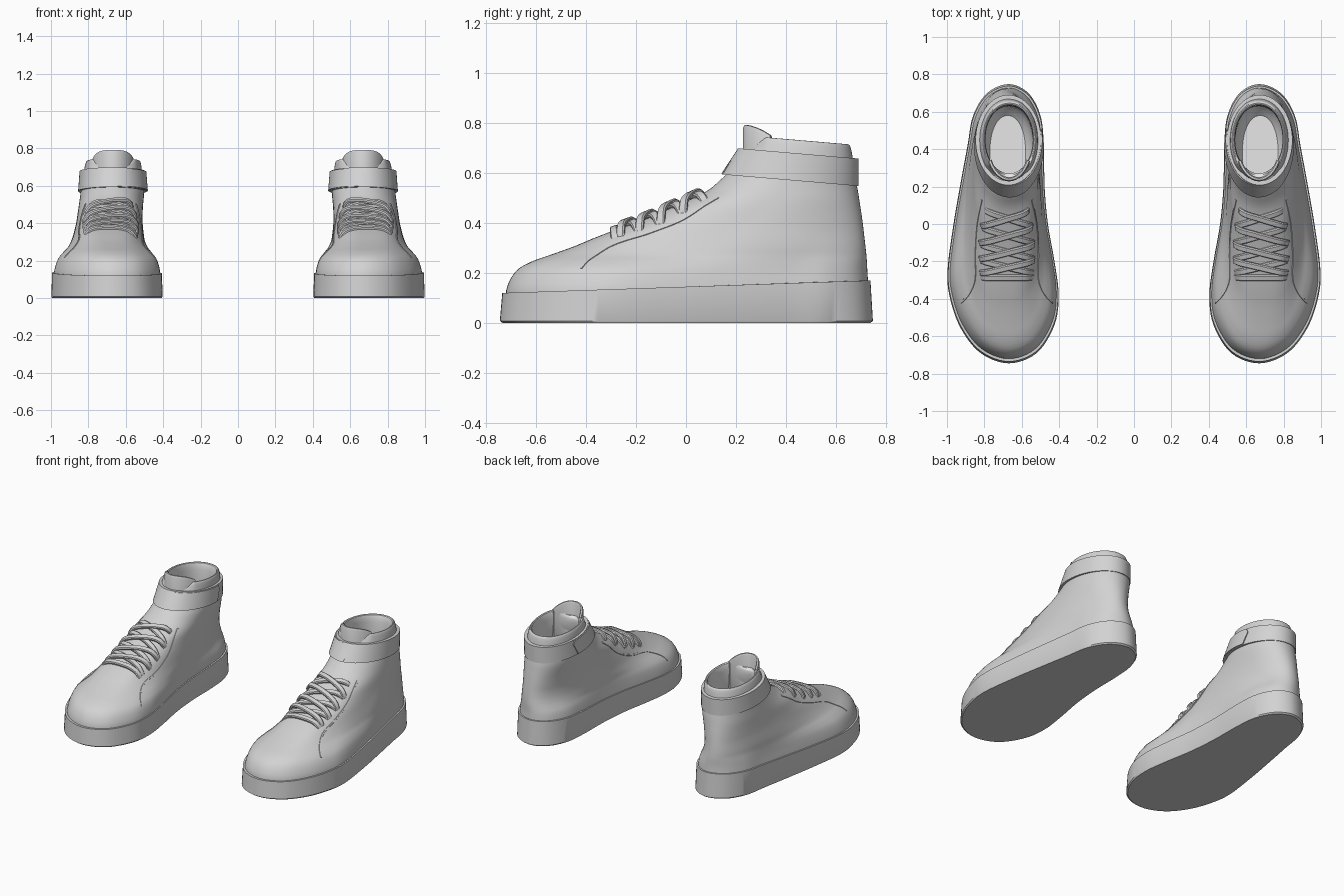
import bpy, bmesh, math
from mathutils import Vector
from mathutils.bvhtree import BVHTree

if "Cube" in bpy.data.objects:
    bpy.data.objects.remove(bpy.data.objects["Cube"])


def material(name, v):
    m = bpy.data.materials.new(name)
    m.diffuse_color = (v, v, v, 1)
    m.use_nodes = True
    m.node_tree.nodes["Principled BSDF"].inputs["Base Color"].default_value = m.diffuse_color
    return m


GREY = material("light_grey", 0.65)
LINING = material("pale_lining", 0.8)


def clamp(v):
    return max(0.0, min(1.0, v))


def catmull(pts, steps, closed):
    """Smooth curve through points of any dimension."""
    n, out = len(pts), []
    for i in range(n if closed else n - 1):
        idx = [(i + k) % n if closed else min(max(i + k, 0), n - 1) for k in (-1, 0, 1, 2)]
        a, b, c, d = (pts[j] for j in idx)
        for s in range(steps):
            t = s / steps
            out.append([0.5 * (2 * q + (r - p) * t + (2 * p - 5 * q + 4 * r - w) * t * t
                        + (3 * q - p - 3 * r + w) * t ** 3) for p, q, r, w in zip(a, b, c, d)])
    if not closed:
        out.append(list(pts[-1]))
    return out


def loft(name, rings, cyclic=False, lining_from=None):
    """Skin closed rings, cap the ends, mirror to make the pair. Returns a BVH."""
    bm = bmesh.new()
    vs = [[bm.verts.new(p) for p in r] for r in rings]
    n = len(vs[0])
    for i in range(len(vs) if cyclic else len(vs) - 1):
        a, b = vs[i], vs[(i + 1) % len(vs)]
        for j in range(n):
            k = (j + 1) % n
            f = bm.faces.new((a[j], a[k], b[k], b[j]))
            f.material_index = int(lining_from is not None and i >= lining_from)
    if not cyclic:
        bm.faces.new(vs[0])
        f = bm.faces.new(vs[-1])
        f.material_index = int(lining_from is not None)
    bmesh.ops.recalc_face_normals(bm, faces=bm.faces)
    bvh = BVHTree.FromBMesh(bm)
    me = bpy.data.meshes.new(name)
    bm.to_mesh(me)
    bm.free()
    me.materials.append(GREY)
    if lining_from is not None:
        me.materials.append(LINING)
    ob = bpy.data.objects.new(name, me)
    bpy.context.collection.objects.link(ob)
    mod = ob.modifiers.new("pair", 'MIRROR')
    mod.use_mirror_merge = False
    return bvh


# Footprint of one shoe, from toe tip round the outer side to the heel and back
OUTLINE = catmull([
    (.67, -.745), (.82, -.69), (.925, -.56), (.983, -.40), (.997, -.25), (.965, 0), (.927, .22),
    (.89, .42), (.86, .58), (.785, .70), (.67, .748), (.565, .70), (.50, .58), (.482, .42),
    (.478, .2), (.46, 0), (.425, -.2), (.403, -.38), (.425, -.54), (.52, -.69)], 6, True)
X0, X1 = min(p[0] for p in OUTLINE), max(p[0] for p in OUTLINE)
Y0, Y1 = min(p[1] for p in OUTLINE), max(p[1] for p in OUTLINE)


def tilt(y, z):
    """The ankle part leans: higher at the front, lower at the heel."""
    return z - .085 * (y - .43) * clamp((z - .35) / .2)


# Sole
def sole_ring(scale, z=None):
    ring = []
    for x, y in OUTLINE:
        top = .12 + .05 * (y - Y0) / (Y1 - Y0)
        ring.append((.70 + (x - .70) * scale, y * scale, top if z is None else z))
    return ring


loft("sole", [sole_ring(.985, 0), sole_ring(1, .008), sole_ring(.987), sole_ring(.94)])

# Upper: height, front y, back y, inner x, outer x, blend from footprint to oval
LEVELS = [
    (.06, -.715, .725, .42, .98, 0),
    (.13, -.72, .73, .415, .985, 0),
    (.204, -.684, .726, .432, .965, .05),
    (.244, -.622, .724, .458, .937, .3),
    (.272, -.544, .722, .478, .912, .6),
    (.308, -.444, .718, .495, .893, .85),
    (.352, -.335, .713, .505, .877, 1),
    (.40, -.17, .708, .51, .865, 1),
    (.45, -.04, .702, .51, .857, 1),
    (.50, .075, .695, .507, .85, 1),
    (.55, .14, .688, .503, .843, 1),
    (.60, .185, .678, .505, .838, 1),
    (.66, .21, .67, .512, .828, 1),
    (.71, .23, .662, .517, .818, 1),
    (.733, .243, .652, .525, .808, 1),
    (.715, .268, .634, .54, .795, 1),
    (.60, .262, .63, .54, .795, 1),
    (.45, .20, .64, .54, .80, 1),
    (.30, .12, .64, .54, .81, 1),
    (.22, .20, .58, .58, .77, 1)]


def upper_ring(z, yf, yb, xl, xr, m):
    ring = []
    p_front = 2.8 - .8 * clamp((z - .45) / .12)
    for i, (x, y) in enumerate(OUTLINE):
        u = clamp((y - Y0) / (Y1 - Y0))
        side = 1 if i < len(OUTLINE) / 2 else -1
        p = p_front if u < .5 else 2.1
        oval = (xl + xr) / 2 + side * (xr - xl) / 2 * max(0, 1 - abs(2 * u - 1) ** p) ** (1 / p)
        foot = xl + (x - X0) / (X1 - X0) * (xr - xl)
        m = clamp(m)
        yy = yf + u * (yb - yf)
        # collar dips at the front to let the tongue out
        dip = .05 * clamp((.32 - yy) / .06) * clamp((z - .66) / .06)
        ring.append((foot + (oval - foot) * m, yy, tilt(yy, z) - dip))
    return ring


SUB = 3
surface = loft("upper", [upper_ring(*lv) for lv in catmull(LEVELS, SUB, False)],
               lining_from=14 * SUB + 1)


# Ankle strap and its overlapping tab on the inner side
def strap_section(deg, grow, trim=0):
    a = math.radians(deg)
    sec = []
    for z, yc, rx, ry, g in ((.57 + trim, .417, .183, .273, grow), (.68 - trim, .449, .175, .241, grow),
                             (.68 - trim, .449, .175, .241, -.022), (.57 + trim, .417, .183, .273, -.022)):
        x = .672 + (rx + g) * math.cos(a)
        y = yc + (ry + g) * math.sin(a)
        sec.append((x, y, tilt(y, z)))
    return sec


loft("ankle_strap", [strap_section(d, 0) for d in range(0, 360, 5)], cyclic=True)
loft("strap_tab", [strap_section(d, .007 * clamp((280 - d) / 40), .03 if d == 166 else .004)
                   for d in [166, 169] + list(range(173, 281, 5))])

# Tongue: slab curved round the front of the opening
tongue = []
for i in range(25):
    t = i / 12 - 1
    a = math.radians(270 + 60 * t)
    top = .792 - .042 * abs(t) ** 3
    sec = []
    for r, z in ((0, .56), (0, top - .012), (-.006, top), (-.016, top), (-.022, top - .012), (-.022, .56)):
        sec.append((.668 + (.13 + r) * math.cos(a), .44 + (.212 + r) * math.sin(a), z))
    tongue.append(sec)
loft("tongue", tongue)


def ribbon(name, path, width, thick, lift):
    """Flat band draped over the upper; lift(t) is its height above the surface."""
    pts, n = [], len(path) - 1
    for x, y in path:
        hit, nor, _, _ = surface.ray_cast(Vector((x, y, 2)), Vector((0, 0, -1)))
        if hit is None:
            return
        pts.append((hit, nor))
    secs = []
    for i, (hit, _) in enumerate(pts):
        near = pts[max(0, i - 1):i + 2]
        nor = sum((q[1] for q in near), Vector()).normalized()
        tan = near[-1][0] - near[0][0]
        side = tan.cross(nor).normalized() * width / 2
        top = hit + nor * lift(i / n)
        low = top - nor * thick
        secs.append([top + side * .7, top - side * .7, top - side - nor * thick * .4,
                     low - side, low + side, top + side - nor * thick * .4])
    loft(name, secs)


# Laces: a straight bar at the toe end, then crossing pairs
def lace(name, x0, y0, x1, y1, height):
    path = [(x0 + (x1 - x0) * i / 20, y0 + (y1 - y0) * i / 20) for i in range(21)]
    ribbon(name, path, .034, .016,
           lambda t: -.006 + (height + .006) * clamp(6 * min(t, 1 - t)) ** .5)


ROWS = [(-.265, .15), (-.19, .155), (-.105, .155), (-.015, .145), (.075, .125)]
CX = .68
lace("lace_bar", CX - .15, -.285, CX + .15, -.285, .018)
for i in range(4):
    (ya, wa), (yb, wb) = ROWS[i], ROWS[i + 1]
    lace("lace_under_%d" % (i + 1), CX - wa, ya, CX + wb, yb, .018)
    lace("lace_over_%d" % (i + 1), CX + wa, ya, CX - wb, yb, .03)

# Raised seams beside the laces and sweeping down to the sole
for side, label in ((1, "outer"), (-1, "inner")):
    ctrl = [(CX + side * dx, y) for dx, y in
            ((.135, .13), (.16, 0), (.17, -.15), (.17, -.28), (.185, -.34), (.215, -.39), (.245, -.42))]
    ribbon(label + "_seam", catmull(ctrl, 6, False), .012, .012, lambda t: .003)

# Smooth shading with crisp edges
for ob in bpy.context.collection.objects:
    ob.select_set(True)
    bpy.context.view_layer.objects.active = ob
bpy.ops.object.shade_smooth_by_angle(angle=math.radians(35))
